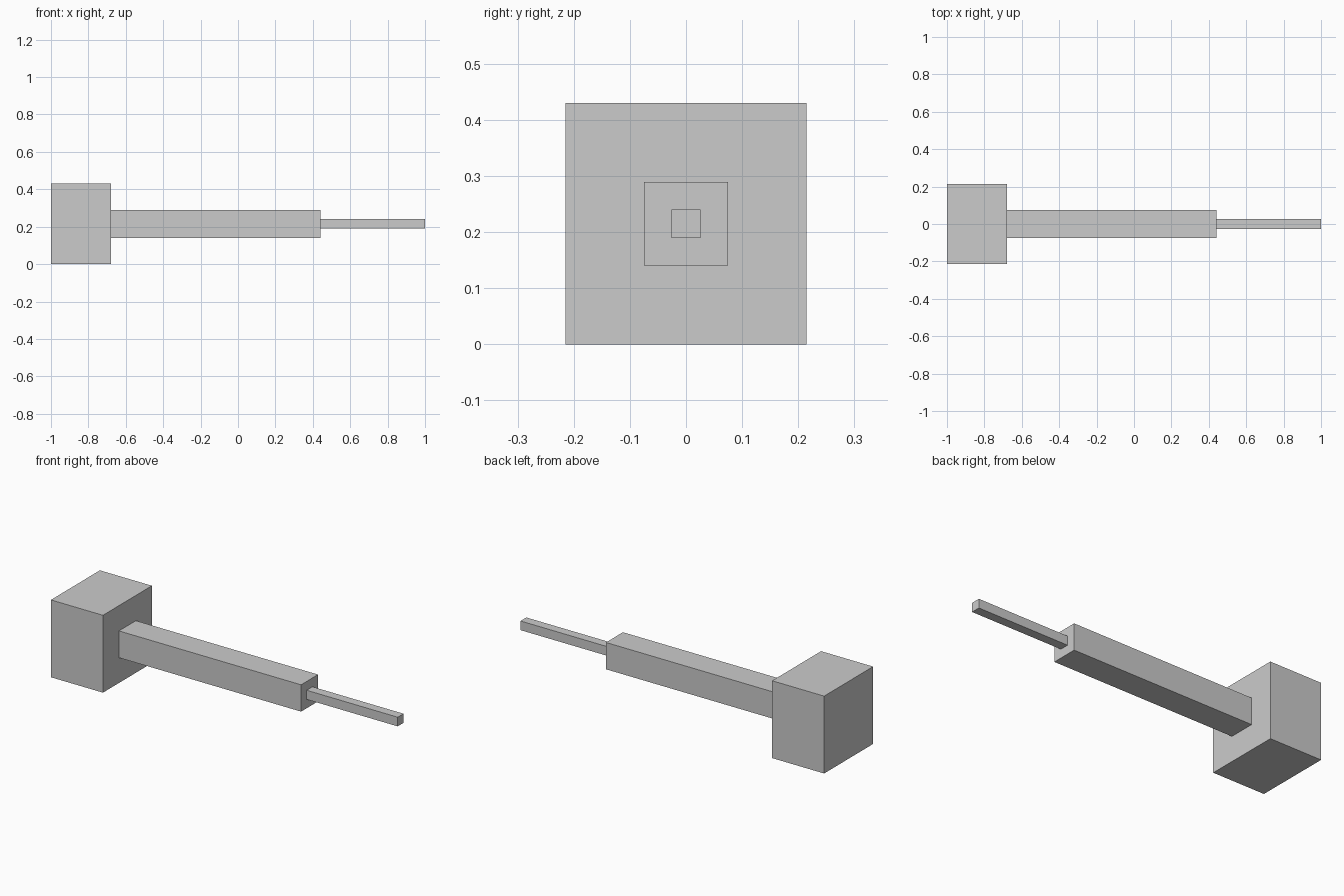
import bpy

if "Cube" in bpy.data.objects:
    bpy.data.objects.remove(bpy.data.objects["Cube"])

CENTRE_Z = 0.215  # shared axis of all the square bars


def square_bar(name, x0, x1, width):
    """Square-section bar along x, centred on the shared axis."""
    bpy.ops.mesh.primitive_cube_add(size=1, location=((x0 + x1) / 2, 0, CENTRE_Z))
    bar = bpy.context.object
    bar.name = name
    bar.scale = (x1 - x0, width, width)
    bpy.ops.object.transform_apply(location=False, rotation=False, scale=True)
    return bar


# Heavy block at the left end, thick shaft, thin tip
square_bar("head_block", -1.0, -0.68, 0.43)
square_bar("shaft", -0.68, 0.44, 0.149)
square_bar("tip_rod", 0.44, 1.0, 0.051)
